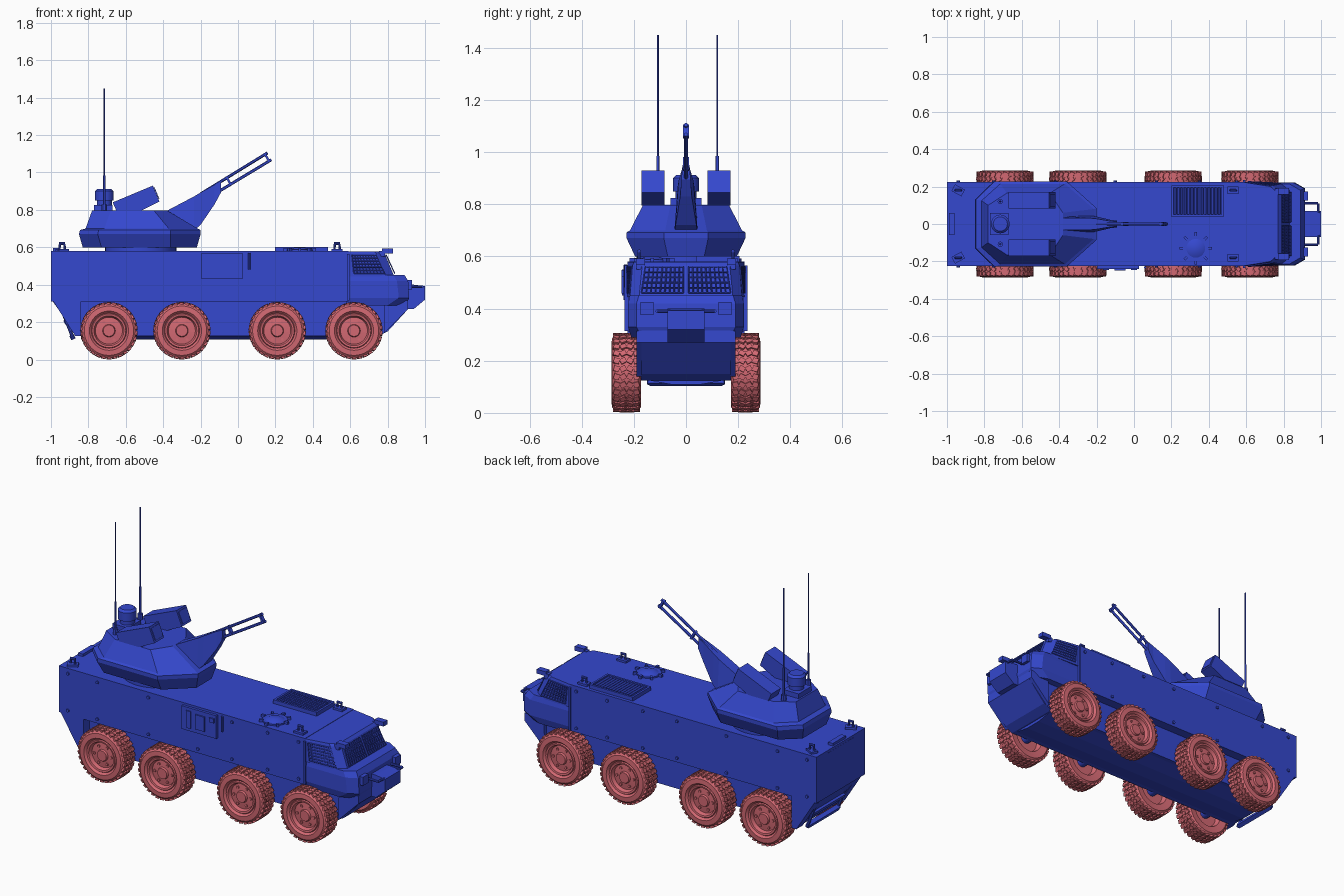
import bpy, bmesh, math
from mathutils import Vector, Matrix

if "Cube" in bpy.data.objects:
    bpy.data.objects.remove(bpy.data.objects["Cube"], do_unlink=True)


def material(name, rgb):
    m = bpy.data.materials.new(name)
    m.use_nodes = True
    m.diffuse_color = (*rgb, 1)
    m.node_tree.nodes["Principled BSDF"].inputs["Base Color"].default_value = (*rgb, 1)
    return m


BLUE = material("blue_paint", (0.035, 0.065, 0.62))
RED = material("red_wheel", (0.65, 0.14, 0.17))
smooth = []


def finish(name, bm, mat=BLUE, soft=False):
    bmesh.ops.recalc_face_normals(bm, faces=bm.faces)
    me = bpy.data.meshes.new(name)
    bm.to_mesh(me)
    bm.free()
    me.materials.append(mat)
    ob = bpy.data.objects.new(name, me)
    bpy.context.collection.objects.link(ob)
    if soft:
        smooth.append(ob)
    return ob


def loft(bm, rings):
    rows = [[bm.verts.new(p) for p in r] for r in rings]
    n = len(rows[0])
    for a, b in zip(rows, rows[1:]):
        for i in range(n):
            j = (i + 1) % n
            bm.faces.new((a[i], a[j], b[j], b[i]))
    bm.faces.new(rows[0])
    bm.faces.new(rows[-1])


def prism(bm, profile, y0, y1):
    loft(bm, [[(x, y, z) for x, z in profile] for y in (y0, y1)])


def box(bm, at, size, tilt=0, axis='Y'):
    m = Matrix.Translation(at) @ Matrix.Rotation(tilt, 4, axis) @ Matrix.Diagonal((*size, 1))
    bmesh.ops.create_cube(bm, size=1, matrix=m)


def rod(bm, p, q, r, r2=None, n=12):
    p, q = Vector(p), Vector(q)
    rot = (q - p).to_track_quat('Z', 'Y').to_matrix().to_4x4()
    bmesh.ops.create_cone(bm, cap_ends=True, segments=n, radius1=r, radius2=r if r2 is None else r2,
                          depth=(q - p).length, matrix=Matrix.Translation((p + q) / 2) @ rot)


def mirrored(half):
    return half + [(x, -y, z) for x, y, z in reversed(half)]


def grid(bm, a, b, c, d, nu, nv, r):
    # Lattice of rods across a four-cornered panel
    a, b, c, d = map(Vector, (a, b, c, d))
    for i in range(nu + 1):
        rod(bm, a.lerp(b, i / nu), d.lerp(c, i / nu), r, n=4)
    for i in range(nv + 1):
        rod(bm, a.lerp(d, i / nv), b.lerp(c, i / nv), r, n=4)


# Upper hull and narrow lower hull
bm = bmesh.new()
prism(bm, [(-1, .31), (-1, .58), (.59, .58), (.59, .31)], -.225, .225)
finish("upper_hull", bm)
bm = bmesh.new()
prism(bm, [(-.86, .125), (.75, .125), (.8, .15), (.91, .27), (.91, .34), (-.99, .34), (-.99, .31)], -.17, .17)
loft(bm, [[(x, y, z) for x, y, z in ((-.84, -w, h), (.74, -w, h), (.74, w, h), (-.84, w, h))]
          for w, h in ((.15, .126), (.05, .108))])
finish("lower_hull", bm)
bm = bmesh.new()
for s in (-1, 1):
    prism(bm, [(-.99, .315), (-.87, .125), (-.84, .125), (-.84, .315)], s * .165, s * .225)
    prism(bm, [(.78, .14), (.91, .27), (.91, .315), (.785, .315)], s * .165, s * .19)
finish("wheel_arch_ends", bm)

# Cab: nose block below, tapered glazed part above
bm = bmesh.new()
loft(bm, [mirrored([(.58, w, z), (xm, w, z), (xf, f, z)]) for w, xm, xf, f, z in
          ((.21, .8, .9, .17, .29), (.222, .86, .915, .19, .33), (.222, .85, .91, .19, .42), (.215, .83, .89, .18, .452))])
finish("nose", bm)
bm = bmesh.new()
loft(bm, [mirrored([(.58, .225, z), (x1, w1, z), (x2, w2, z)]) for x1, w1, x2, w2, z in
          ((.79, .215, .835, .18, .445), (.74, .205, .785, .168, .565), (.73, .2, .77, .162, .578))])
finish("cab", bm)
bm = bmesh.new()
for s in (-1, 1):
    box(bm, (.8, s * .175, .58), (.06, .035, .025))
    box(bm, (.77, s * .175, .565), (.03, .03, .03))
    grid(bm, (.62, s * .226, .46), (.785, s * .218, .46), (.74, s * .208, .56), (.61, s * .226, .56), 9, 6, .003)
    grid(bm, (.838, s * .01, .46), (.838, s * .17, .46), (.792, s * .155, .56), (.792, s * .01, .56), 9, 5, .003)
    box(bm, (.59, s * .228, .44), (.012, .014, .25))
finish("window_screens", bm)

# Nose fittings
bm = bmesh.new()
loft(bm, [[(x, -w, a), (x, w, a), (x, w, b), (x, -w, b)] for x, w, a, b in
          ((.9, .07, .27, .4), (.94, .07, .27, .4), (1, .07, .32, .392))])
box(bm, (.997, 0, .36), (.006, .08, .035))
for s in (-1, 1):
    rod(bm, (.9, s * .11, .39), (.985, s * .11, .39), .007, n=8)
    rod(bm, (.985, s * .11, .39), (.985, s * .06, .39), .007, n=8)
    box(bm, (.915, s * .15, .4), (.03, .05, .05))
finish("front_winch_box", bm)

# Engine vent
bm = bmesh.new()
for y in (.045, .2):
    box(bm, (.34, y, .59), (.28, .012, .024))
for x in (.205, .475):
    box(bm, (x, .122, .59), (.012, .165, .024))
for i in range(14):
    box(bm, (.222 + i * .0182, .122, .589), (.006, .155, .02), .5)
finish("engine_vent", bm)

# Roof hatch with dome and latches
bm = bmesh.new()
rod(bm, (.33, -.13, .575), (.33, -.13, .588), .068, n=24)
rod(bm, (.33, -.13, .588), (.33, -.13, .6), .05, .025, n=24)
for i in range(8):
    a = i * math.pi / 4
    box(bm, (.33 + .075 * math.cos(a), -.13 + .075 * math.sin(a), .586), (.022, .014, .018), a, 'Z')
finish("roof_hatch", bm, soft=True)

# Lifting eyes and their plates
bm = bmesh.new()
for x in (-.94, .53):
    for s in (-1, 1):
        box(bm, (x, s * .18, .585), (.06, .04, .014), -s * .5 if x < 0 else 0, 'Z')
        for d in (-.015, .015):
            rod(bm, (x + d, s * .18, .585), (x + d * .8, s * .18, .618), .006, n=8)
        rod(bm, (x - .016, s * .18, .62), (x + .016, s * .18, .62), .007, n=8)
box(bm, (-.975, 0, .587), (.03, .12, .016))
finish("lifting_eyes", bm)

# Side bolts
bm = bmesh.new()
for s in (-1, 1):
    for x in (-.94, -.75, -.42, -.1, .12, .35, .55):
        for z in (.335, .55):
            rod(bm, (x, s * .222, z), (x, s * .232, z), .009, n=8)
finish("side_bolts", bm)

# Locker on the right side
bm = bmesh.new()
box(bm, (-.085, -.23, .5), (.225, .02, .135))
box(bm, (-.075, -.241, .5), (.06, .014, .085))
box(bm, (-.15, -.241, .5), (.03, .01, .1))
box(bm, (.0, -.242, .535), (.03, .01, .025))
rod(bm, (.06, -.232, .48), (.06, -.232, .57), .006, n=8)
finish("side_locker", bm)

# Rear door, lamps and folding step
bm = bmesh.new()
box(bm, (-.998, 0, .445), (.006, .25, .24))
for s in (-1, 1):
    box(bm, (-.994, s * .18, .4), (.012, .04, .06))
    rod(bm, (-.955, s * .14, .3), (-.88, s * .14, .11), .009, n=8)
for t in (0, .5, 1):
    box(bm, (-.95 + .065 * t, 0, .285 - .165 * t), (.025, .28, .025), 1.1)
finish("rear_door_and_step", bm)

# Turret ring and body
bm = bmesh.new()
rod(bm, (-.52, 0, .57), (-.52, 0, .61), .19, n=40)
finish("turret_ring", bm, soft=True)
bm = bmesh.new()
loft(bm, [mirrored([(xr, a, z), (xr + .1, w, z), (xm, w, z), (xf, f, z)]) for xr, a, w, xm, xf, f, z in
          ((-.83, .11, .195, -.36, -.22, .07, .6), (-.85, .13, .228, -.36, -.2, .085, .67),
           (-.845, .13, .228, -.36, -.2, .085, .692), (-.815, .125, .215, -.37, -.215, .08, .7),
           (-.78, .1, .165, -.45, -.38, .06, .797))])
finish("turret", bm)

# Launcher pods
bm = bmesh.new()
for s in (-1, 1):
    prism(bm, [(-.67, .84), (-.455, .93), (-.42, .845), (-.52, .795), (-.65, .795)], s * .082, s * .17)
    box(bm, (-.435, s * .126, .889), (.004, .07, .07), -.4)
finish("launcher_pods", bm)

# Panoramic sight
bm = bmesh.new()
box(bm, (-.72, 0, .8), (.1, .12, .05))
rod(bm, (-.715, 0, .82), (-.715, 0, .855), .04, n=24)
rod(bm, (-.715, 0, .85), (-.715, 0, .9), .05, n=24)
rod(bm, (-.715, 0, .9), (-.715, 0, .912), .05, .038, n=24)
finish("panoramic_sight", bm, soft=True)

# Whip antennas
for name, y in (("left_antenna", .12), ("right_antenna", -.108)):
    bm = bmesh.new()
    rod(bm, (-.715, y, .78), (-.715, y, .83), .014)
    rod(bm, (-.715, y, .83), (-.715, y, .985), .006)
    rod(bm, (-.715, y, .98), (-.715, y, 1.45), .0035, n=8)
    finish(name, bm, soft=True)

# Gun cradle and twin barrels
bm = bmesh.new()
loft(bm, [[(x, -w, a), (x, w, a), (x, w * .7, b), (x, -w * .7, b)] for x, w, a, b in
          ((-.4, .045, .72, .785), (-.235, .045, .69, .872), (-.2, .04, .72, .893), (-.125, .022, .83, .935), (-.09, .018, .895, .95))])
finish("gun_cradle", bm)
bm = bmesh.new()
rod(bm, (-.2, 0, .885), (.158, 0, 1.105), .008)
rod(bm, (-.2, 0, .84), (.178, 0, 1.068), .008)
for x, z in ((-.05, .955), (.155, 1.08)):
    box(bm, (x, 0, z), (.012, .022, .055), -.54)
finish("twin_barrels", bm, soft=True)

# Wheel: turned tyre and rim, chevron tread lugs, wheel nuts
bm = bmesh.new()
PROFILE = [(.03, .045), (.034, .034), (.072, .03), (.08, .05), (.09, .052), (.094, .046), (.105, .058),
           (.132, .056), (.146, .044), (.146, -.044), (.132, -.056), (.09, -.05), (.08, -.02)]
N = 40
loft(bm, [[(r * math.cos(2 * math.pi * i / N), w, r * math.sin(2 * math.pi * i / N)) for i in range(N)]
          for r, w in PROFILE])
for i in range(30):
    turn = Matrix.Rotation(2 * math.pi * i / 30, 4, 'Y')
    for s in (-1, 1):
        for y, slant, size, r in ((.013, .5, (.02, .023, .012), .147), (.038, -.3, (.021, .022, .012), .1455)):
            m = turn @ Matrix.Translation((0, s * y, r)) @ Matrix.Rotation(s * slant, 4, 'Z')
            bmesh.ops.create_cube(bm, size=1, matrix=m @ Matrix.Diagonal((*size, 1)))
for i in range(6):
    a = i * math.pi / 3
    x, z = .054 * math.cos(a), .054 * math.sin(a)
    rod(bm, (x, .028, z), (x, .038, z), .008, n=8)
wheel = finish("wheel", bm, RED, soft=True)
wheels = [wheel]
for x in (-.69, -.3, .21, .62):
    for s in (-1, 1):
        ob = wheel if not wheels[1:] and x == -.69 and s == -1 else wheel.copy()
        if ob is not wheel:
            bpy.context.collection.objects.link(ob)
            wheels.append(ob)
        ob.name = f"{'left' if s > 0 else 'right'}_wheel"
        ob.location = (x, s * .228, .154)
        ob.rotation_euler = (0, 0, 0 if s > 0 else math.pi)

# Axles
bm = bmesh.new()
for x in (-.69, -.3, .21, .62):
    rod(bm, (x, -.215, .154), (x, .215, .154), .03, n=16)
finish("axles", bm, soft=True)

for ob in bpy.context.selected_objects:
    ob.select_set(False)
for ob in smooth:
    ob.select_set(True)
bpy.context.view_layer.objects.active = smooth[0]
bpy.ops.object.shade_smooth_by_angle(angle=math.radians(30))
